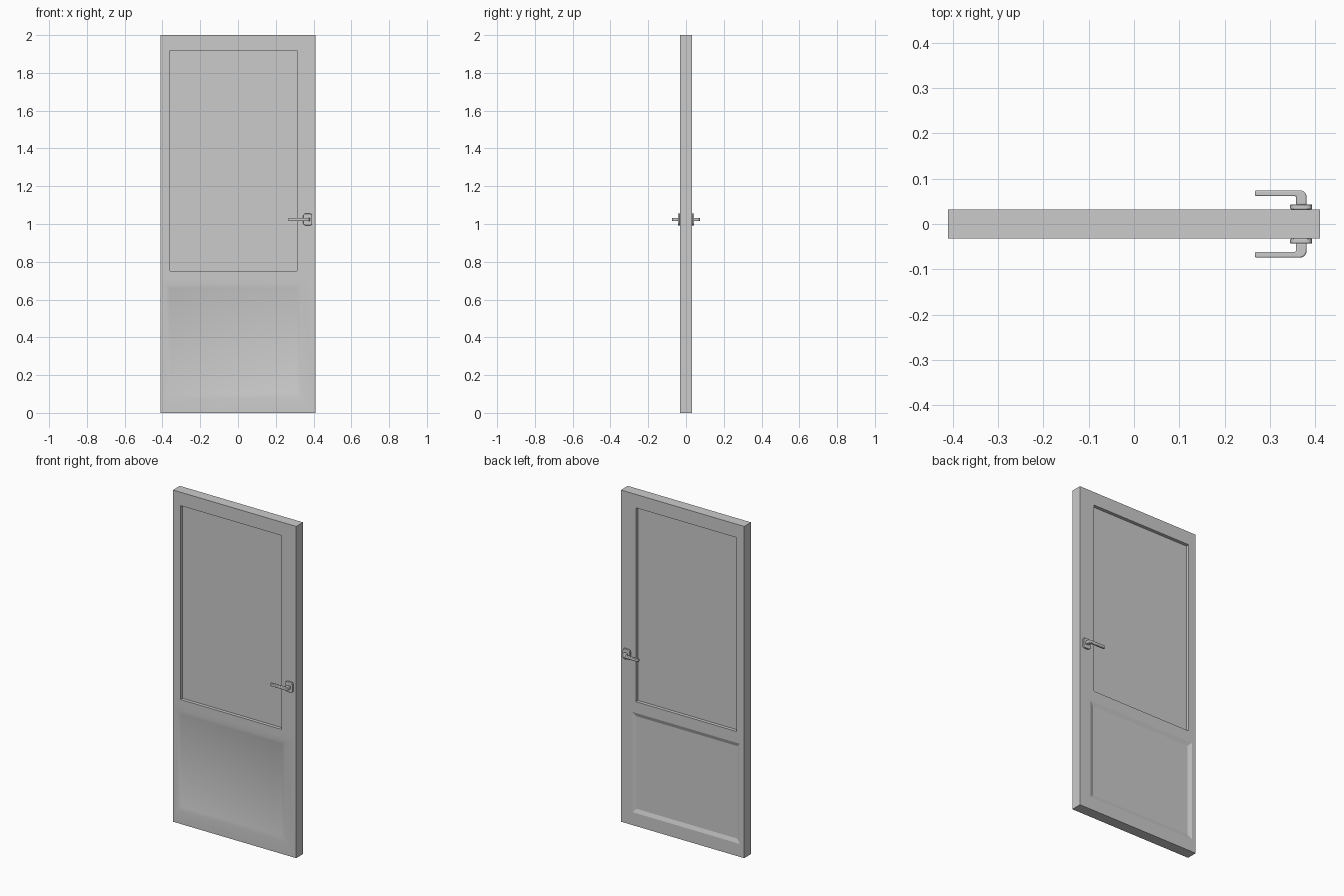
import bpy, bmesh, math
from mathutils import Vector

if "Cube" in bpy.data.objects:
    bpy.data.objects.remove(bpy.data.objects["Cube"])

W, T, H = 0.411, 0.0325, 2.0      # half width, half thickness, height
SPLIT = 0.715                     # rail line between upper and lower panel


def to_object(bm, name):
    bmesh.ops.recalc_face_normals(bm, faces=bm.faces)
    me = bpy.data.meshes.new(name)
    bm.to_mesh(me)
    bm.free()
    ob = bpy.data.objects.new(name, me)
    bpy.context.collection.objects.link(ob)
    return ob


def smooth(ob, degrees=30):
    bpy.ops.object.select_all(action='DESELECT')
    ob.select_set(True)
    bpy.context.view_layer.objects.active = ob
    bpy.ops.object.shade_smooth_by_angle(angle=math.radians(degrees))


def rect(bm, x0, x1, z0, z1, y):
    return [bm.verts.new((x, y, z)) for x, z in ((x0, z0), (x1, z0), (x1, z1), (x0, z1))]


def bridge(bm, a, b):
    n = len(a)
    for i in range(n):
        bm.faces.new((a[i], a[(i + 1) % n], b[(i + 1) % n], b[i]))


def prism(profile, offset, name):
    """Extrude a closed 3D profile along an offset."""
    bm = bmesh.new()
    a = [bm.verts.new(p) for p in profile]
    b = [bm.verts.new(Vector(p) + Vector(offset)) for p in profile]
    bm.faces.new(a)
    bm.faces.new(b)
    bridge(bm, a, b)
    return to_object(bm, name)


def arc(cx, cy, r, a0, a1, n):
    return [(cx + r * math.cos(math.radians(a0 + (a1 - a0) * i / n)),
             cy + r * math.sin(math.radians(a0 + (a1 - a0) * i / n))) for i in range(n + 1)]


# Door leaf: open upper window, shallow sloped lower panel on both faces
bm = bmesh.new()
openings, lower_outer, upper_outer = [], [], []
for s in (-1, 1):
    up = rect(bm, -W, W, SPLIT, H, s * T)
    hole = rect(bm, -0.361, 0.312, 0.75, 1.919, s * T)
    bridge(bm, up, hole)
    low = rect(bm, -W, W, 0, SPLIT, s * T)
    edge = rect(bm, -0.383, 0.335, 0.078, 0.682, s * T)
    panel = rect(bm, -0.36, 0.312, 0.101, 0.659, s * (T - 0.008))
    bridge(bm, low, edge)
    bridge(bm, edge, panel)
    bm.faces.new(panel)
    openings.append(hole)
    lower_outer.append(low)
    upper_outer.append(up)
bridge(bm, *openings)
for (a, b), skip in ((lower_outer, 2), (upper_outer, 0)):
    for i in range(4):
        if i != skip:
            j = (i + 1) % 4
            bm.faces.new((a[i], a[j], b[j], b[i]))
bmesh.ops.remove_doubles(bm, verts=bm.verts, dist=1e-5)
leaf = to_object(bm, "door_leaf")
smooth(leaf)
for p in leaf.data.polygons:      # back face is flat shaded
    if p.normal.y > 0.5:
        p.use_smooth = False

# Window pane set back from both faces
pane = prism([(-0.361, -0.0125, 0.75), (0.312, -0.0125, 0.75),
              (0.312, -0.0125, 1.919), (-0.361, -0.0125, 1.919)], (0, 0.025, 0), "window_pane")

# Handle rose: rounded plate
r, hx, hz, cx, cz = 0.012, 0.024, 0.031, 0.369, 1.024
outline = []
for sx, sz, a in ((1, 1, 0), (-1, 1, 90), (-1, -1, 180), (1, -1, 270)):
    outline += arc(cx + sx * (hx - r), cz + sz * (hz - r), r, a, a + 90, 4)
rose = prism([(x, -T, z) for x, z in outline], (0, -0.0105, 0), "handle_rose")

# Lever: neck with a rounded elbow and a straight grip
side = [(0.358, 0.042), (0.381, 0.042)] + arc(0.366, 0.0595, 0.015, 0, 90, 5)
side += [(0.267, 0.0745), (0.267, 0.0615), (0.358, 0.0615)]
lever = prism([(x, -y, cz - 0.009) for x, y in side], (0, 0, 0.018), "handle_lever")

for ob, width in ((rose, 0.0015), (lever, 0.003)):
    b = ob.modifiers.new("bevel", 'BEVEL')
    b.width, b.segments, b.limit_method = width, 2, 'ANGLE'
    m = ob.modifiers.new("mirror", 'MIRROR')
    m.use_axis = (False, True, False)
    smooth(ob, 35)
